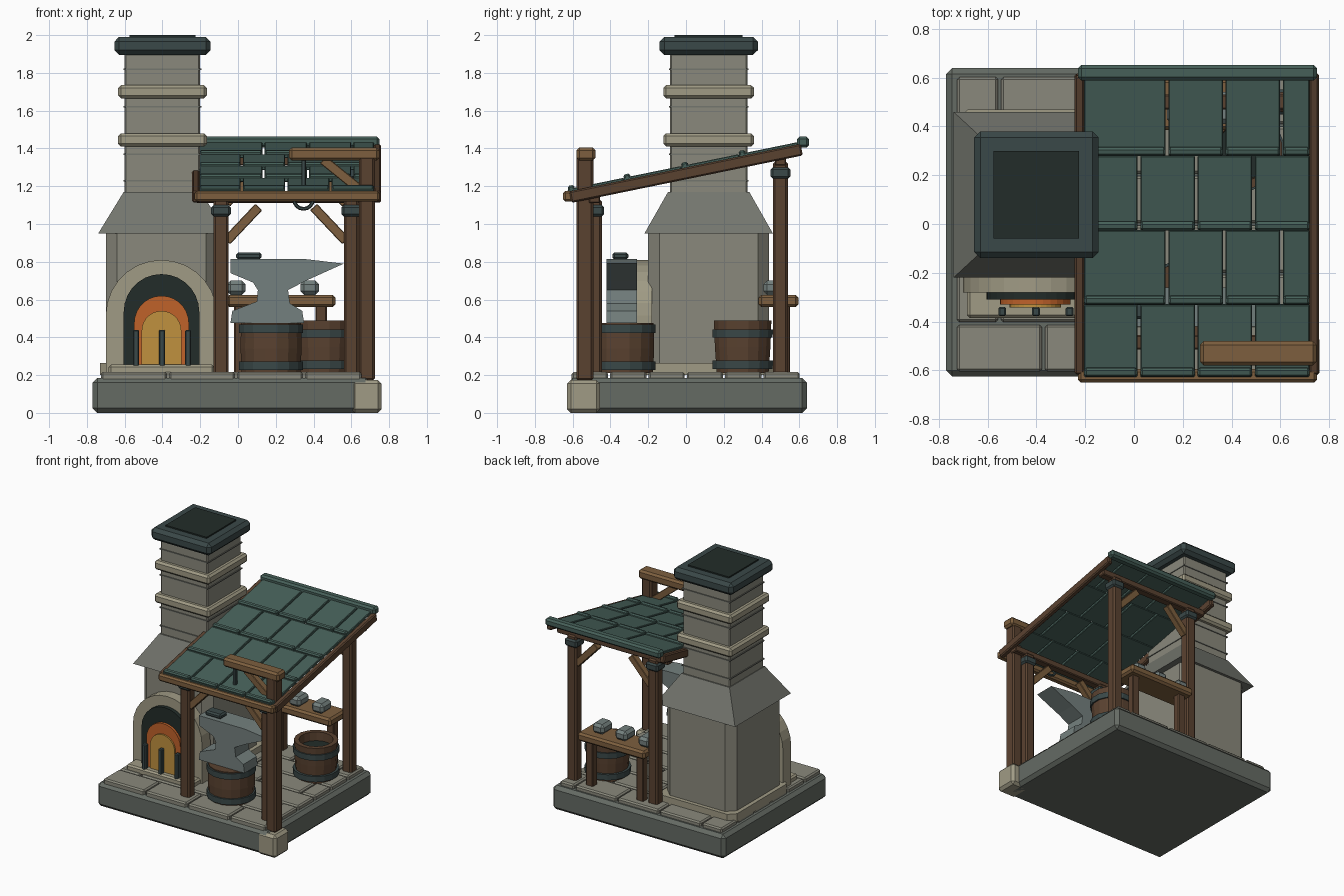
import bpy, bmesh
from math import pi, sin, cos, atan, atan2, hypot
from mathutils import Matrix, Vector

if "Cube" in bpy.data.objects:
    bpy.data.objects.remove(bpy.data.objects["Cube"])


def mat(name, hexa):
    m = bpy.data.materials.new(name)
    rgb = [int(hexa[i:i + 2], 16) / 255 for i in (0, 2, 4)]
    m.diffuse_color = [((c + 0.055) / 1.055) ** 2.4 for c in rgb] + [1]
    m.use_nodes = True
    m.node_tree.nodes["Principled BSDF"].inputs["Base Color"].default_value = m.diffuse_color
    return m


WALL = mat("wall_stone", "8a897c")
TRIM = mat("trim_stone", "a09b85")
BASE = mat("base_stone", "656b64")
HOOD = mat("hood_stone", "74766e")
WOOD = mat("dark_wood", "5a4230")
LIGHT = mat("light_wood", "7d5f3e")
TEAL = mat("roof_teal", "466059")
IRON = mat("dark_iron", "3a4848")
SOOT = mat("soot", "222c29")
FIRE = mat("fire_orange", "c0622a")
GLOW = mat("fire_yellow", "c0913f")
STEEL = mat("steel", "74807e")


def finish(name, bm, m):
    bmesh.ops.recalc_face_normals(bm, faces=bm.faces)
    me = bpy.data.meshes.new(name)
    bm.to_mesh(me)
    bm.free()
    me.materials.append(m)
    ob = bpy.data.objects.new(name, me)
    bpy.context.collection.objects.link(ob)
    return ob


def box(name, x, y, z, m, bev=0.012):
    """Bevelled box from (min, max) ranges."""
    r = (x, y, z)
    size = Vector([b - a for a, b in r])
    mid = Vector([(a + b) / 2 for a, b in r])
    bm = bmesh.new()
    bmesh.ops.create_cube(bm, size=1)
    bmesh.ops.scale(bm, vec=size, verts=bm.verts)
    b = min(bev, 0.3 * min(size))
    if b > 0:
        bmesh.ops.bevel(bm, geom=bm.edges[:], offset=b, segments=1, affect='EDGES')
    ob = finish(name, bm, m)
    ob.location = mid
    return ob


def extrude(name, pts, a, b, m, axis='Y'):
    """Extrude an outline: xz profile along y, or xy profile along z."""
    bm = bmesh.new()
    vs = [bm.verts.new((p, a, q) if axis == 'Y' else (p, q, a)) for p, q in pts]
    f = bm.faces.new(vs)
    top = bmesh.ops.extrude_face_region(bm, geom=[f])['geom']
    d = (0, b - a, 0) if axis == 'Y' else (0, 0, b - a)
    bmesh.ops.translate(bm, vec=d, verts=[v for v in top if isinstance(v, bmesh.types.BMVert)])
    return finish(name, bm, m)


def lathe(name, cx, cy, prof, m, n=16):
    """Closed (r, z) profile turned round a vertical axis."""
    bm = bmesh.new()
    rings = [[bm.verts.new((cx + r * cos(2 * pi * (i + .5) / n), cy + r * sin(2 * pi * (i + .5) / n), z))
              for i in range(n)] for r, z in prof]
    for j in range(len(rings)):
        A, B = rings[j], rings[(j + 1) % len(rings)]
        for i in range(n):
            k = (i + 1) % n
            bm.faces.new((A[i], A[k], B[k], B[i]))
    bmesh.ops.remove_doubles(bm, verts=bm.verts, dist=1e-4)
    return finish(name, bm, m)


def brace(name, x0, z0, x1, z1, y, m=LIGHT, w=0.05):
    L = hypot(x1 - x0, z1 - z0)
    ob = box(name, (-L / 2, L / 2), (-w / 2, w / 2), (-w / 2, w / 2), m, 0.004)
    ob.location = ((x0 + x1) / 2, y, (z0 + z1) / 2)
    ob.rotation_euler = (0, -atan2(z1 - z0, x1 - x0), 0)


# base and paving
box("base", (-.77, .70), (-.625, .64), (0, .185), BASE, .025)
box("corner_stone", (.60, .76), (-.63, -.455), (0, .175), TRIM, .02)
for r in range(6):
    y0 = -.605 + r * .203
    cuts = [-.725, -.365, -.005, .355, .665] if r % 2 == 0 else [-.725, -.545, -.185, .175, .535, .665]
    for i in range(len(cuts) - 1):
        box(f"paving_{r}_{i}", (cuts[i], cuts[i + 1] - .012), (y0, y0 + .192), (.17, .217), WALL, .01)

# furnace body, footing, hood
CX, CY = -.405, .12


def chamfered(hx, hy, c):
    return [(CX + sx * (hx - (c if k else 0)), CY + sy * (hy - (0 if k else c)))
            for sx, sy, k in ((1, 1, 0), (1, 1, 1), (-1, 1, 1), (-1, 1, 0),
                              (-1, -1, 0), (-1, -1, 1), (1, -1, 1), (1, -1, 0))]


extrude("furnace_body", chamfered(.295, .32, .06), .2, .96, WALL, 'Z')
extrude("furnace_footing", chamfered(.325, .35, .05), .2, .265, TRIM, 'Z')
bm = bmesh.new()
bmesh.ops.create_cube(bm, size=2)
for v in bm.verts:
    hx, hy = (.205, .215) if v.co.z > 0 else (.34, .34)
    v.co = (-.40 + v.co.x * hx, CY + v.co.y * hy, 1.17 if v.co.z > 0 else .95)
finish("furnace_hood", bm, HOOD)


# chimney
def stack(name, h, z0, z1, m, bev=.012):
    box(name, (-.40 - h, -.40 + h), (CY - h - .005, CY + h + .005), (z0, z1), m, bev)


stack("chimney", .2, 1.15, 1.93, WALL, .008)
for i, z in enumerate((1.23, 1.37, 1.62, 1.82)):
    stack(f"chimney_joint_{i}", .206, z - .004, z + .004, HOOD, 0)
for i, z in enumerate((1.445, 1.70)):
    stack(f"chimney_band_{i}", .235, z - .035, z + .035, TRIM, .015)
stack("chimney_cap", .255, 1.895, 1.99, IRON, .025)
stack("flue", .175, 1.95, 2.0, SOOT, 0)


# furnace mouth as stacked arches
def arch(name, h, zb, zt, y0, y1, m):
    pts = [(-.405 - h, zb), (-.405 + h, zb)]
    pts += [(-.405 + h * cos(pi * i / 14), zt - h + h * sin(pi * i / 14)) for i in range(15)]
    extrude(name, pts, y0, y1, m)


arch("mouth_surround", .295, .2, .81, -.28, -.18, TRIM)
arch("mouth_opening", .2, .25, .735, -.31, -.26, SOOT)
arch("fire_outer", .145, .25, .62, -.33, -.3, FIRE)
arch("fire_inner", .105, .25, .54, -.342, -.32, GLOW)
box("hearth_slab", (-.685, -.125), (-.385, -.2), (.2, .255), TRIM)
for i in range(3):
    x = -.54 + i * .138
    box(f"grate_bar_{i}", (x - .016, x + .016), (-.378, -.34), (.24, .44), IRON, .006)

# shelter posts, collars, braces and headers
for y, zt, nm in ((-.485, 1.13, "front"), (.50, 1.33, "back")):
    for x, s, side in ((-.09, 1, "left"), (.60, -1, "right")):
        box(f"{nm}_{side}_post", (x - .04, x + .04), (y - .04, y + .04), (.2, zt), WOOD)
        zc = zt - .06
        box(f"{nm}_{side}_collar", (x - .052, x + .052), (y - .052, y + .052), (zc - .03, zc + .03), IRON)
        brace(f"{nm}_{side}_brace", x + s * .03, zt - .22, x + s * .20, zt - .04, y)
    box(f"{nm}_header", (-.22, .73), (y - .03, y + .03), (zt - .02, zt + .03), WOOD, .006)

# lean-to roof
SL = .205
tilt = atan(SL)


def sloped(name, x, yc, length, z_off, th, m, bev=.008):
    ob = box(name, x, (-length / 2, length / 2), (-th / 2, th / 2), m, bev)
    ob.location.y, ob.location.z = yc, 1.268 + SL * yc + z_off
    ob.rotation_euler.x = tilt


sloped("left_rafter", (-.243, -.203), 0, 1.25, 0, .062, WOOD)
sloped("right_rafter", (.718, .758), 0, 1.25, 0, .062, WOOD)
rows = (-.625, -.33, -.025, .28, .60)
for r in range(4):
    y0, y1 = rows[r], rows[r + 1]
    cuts = [-.21, .02, .255, .49, .725] if r % 2 == 0 else [-.21, .135, .37, .605, .725]
    for i in range(4):
        xs = (cuts[i] + .006, cuts[i + 1] - .006)
        sloped(f"shingle_{r}_{i}", xs, (y0 + y1) / 2, (y1 - y0) * 1.02, .033, .022, TEAL, .004)
        sloped(f"shingle_lip_{r}_{i}", xs, y0 + .018, .036, .046, .03, TEAL, .009)
box("ridge_cap", (-.23, .75), (.588, .652), (1.405, 1.463), TEAL, .014)
box("eave_beam", (-.23, .75), (-.65, -.595), (1.118, 1.175), LIGHT)

# hoist on the front right corner
box("hoist_post", (.64, .725), (-.58, -.49), (.17, 1.36), WOOD)
box("hoist_arm", (.27, .748), (-.58, -.48), (1.335, 1.405), LIGHT, .015)
brace("hoist_brace", .45, 1.34, .66, 1.17, -.53)
box("hoist_rod", (.335, .36), (-.543, -.517), (1.13, 1.345), IRON, .004)
bpy.ops.mesh.primitive_torus_add(major_segments=16, minor_segments=6, major_radius=.05, minor_radius=.01,
                                 location=(.347, -.53, 1.13), rotation=(pi / 2, 0, 0))
bpy.context.object.name = "hoist_ring"
bpy.context.object.data.materials.append(IRON)

# anvil on its stump
AX, AY = .175, -.33
lathe("stump", AX, AY, [(0, .21), (.158, .21), (.165, .34), (.162, .475), (0, .475)], WOOD)
for i, z in enumerate((.25, .445)):
    lathe(f"stump_band_{i}", AX, AY, [(.15, z - .022), (.173, z - .022), (.173, z + .022), (.15, z + .022)], IRON)
extrude("anvil", [(-.04, .475), (.35, .475), (.34, .54), (.275, .58), (.265, .65), (.36, .70), (.56, .79),
                  (.35, .815), (-.04, .815), (-.04, .74), (.08, .69), (.105, .65), (.10, .59), (-.03, .54)],
        -.42, -.26, STEEL)
box("hammer_head", (-.01, .125), (-.39, -.305), (.812, .85), IRON)

# quench bucket
BX, BY = .455, .30
lathe("bucket", BX, BY, [(0, .21), (.14, .21), (.15, .35), (.155, .49), (.12, .49), (.115, .40), (0, .40)], WOOD)
lathe("bucket_water", BX, BY, [(0, .39), (.118, .39), (.118, .425), (0, .425)], SOOT)
for i, z in enumerate((.255, .42)):
    lathe(f"bucket_band_{i}", BX, BY, [(.135, z - .022), (.162, z - .022), (.163, z + .022), (.135, z + .022)], IRON)

# work shelf with ingots
box("shelf_top", (-.06, .515), (.385, .595), (.56, .625), LIGHT, .015)
for i, x in enumerate((.01, .44)):
    box(f"shelf_leg_{i}", (x - .03, x + .03), (.49, .55), (.2, .57), WOOD, .006)
for i, x in enumerate((-.01, .185, .38)):
    box(f"ingot_{i}", (x - .05, x + .05), (.41, .54), (.625, .70), STEEL, .02)
